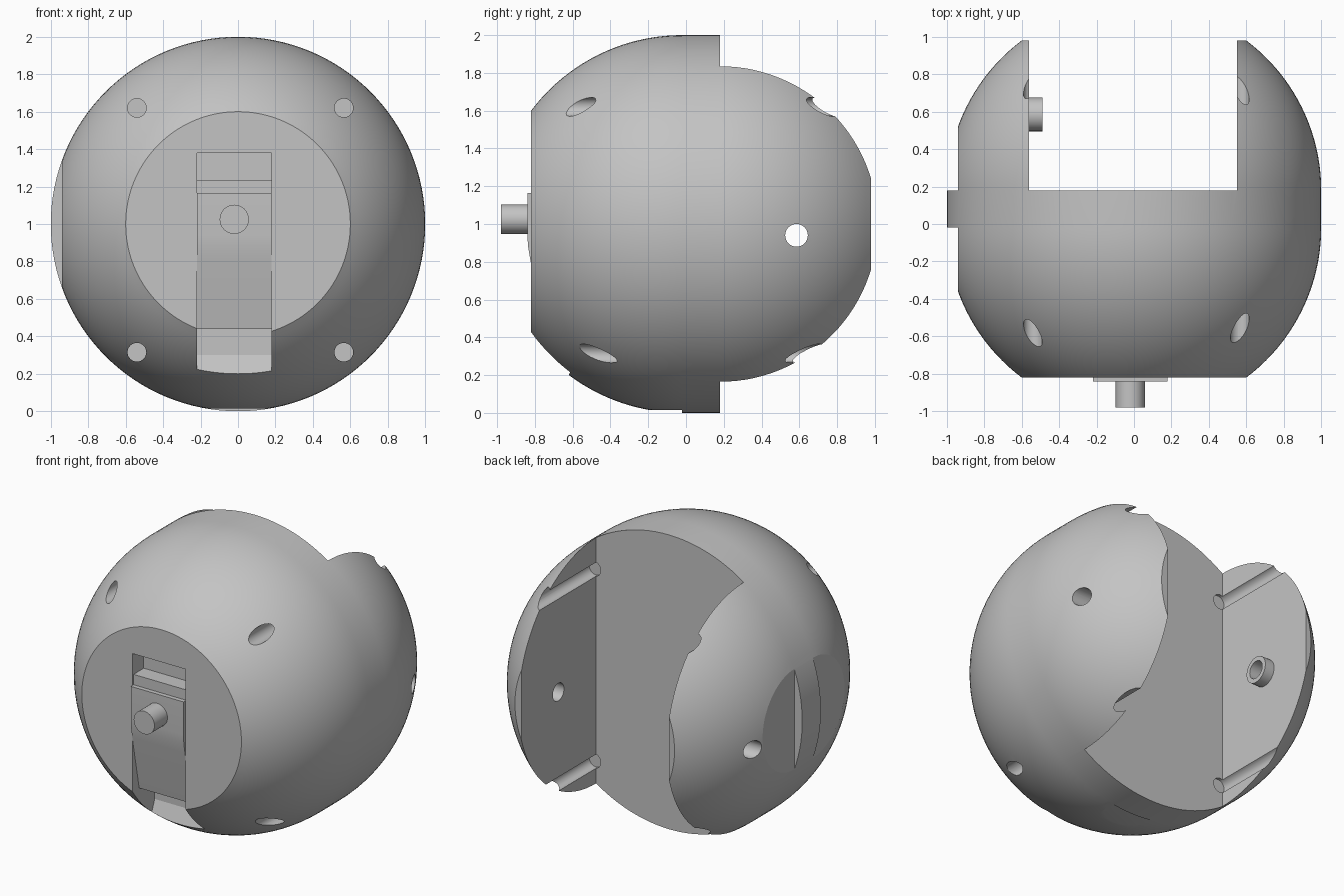
import bpy, bmesh, math
from mathutils import Vector

cube = bpy.data.objects.get("Cube")
if cube:
    bpy.data.objects.remove(cube, do_unlink=True)

grey = bpy.data.materials.new("plain_grey")
grey.use_nodes = True
colour = (0.55, 0.55, 0.55, 1)
grey.diffuse_color = colour
grey.node_tree.nodes["Principled BSDF"].inputs["Base Color"].default_value = colour


def finish(name, bm):
    bmesh.ops.recalc_face_normals(bm, faces=bm.faces)
    mesh = bpy.data.meshes.new(name)
    bm.to_mesh(mesh)
    bm.free()
    mesh.materials.append(grey)
    obj = bpy.data.objects.new(name, mesh)
    bpy.context.collection.objects.link(obj)
    return obj


def lathe(name, profile, axis, centre, segments=32, closed=False):
    """Turn (position, radius) pairs around the x or y axis."""
    bm = bmesh.new()
    rings = []
    for pos, rad in profile:
        ring = []
        for i in range(segments):
            a = 2 * math.pi * i / segments
            u, v = rad * math.cos(a), rad * math.sin(a)
            p = Vector((pos, u, v)) if axis == "x" else Vector((u, pos, v))
            ring.append(bm.verts.new(p + Vector(centre)))
        rings.append(ring)
    pairs = list(zip(rings, rings[1:]))
    if closed:
        pairs.append((rings[-1], rings[0]))
    else:
        bm.faces.new(rings[0])
        bm.faces.new(rings[-1])
    for a, b in pairs:
        for i in range(segments):
            j = (i + 1) % segments
            bm.faces.new((a[i], a[j], b[j], b[i]))
    return finish(name, bm)


def prism(name, outline, x0, x1):
    """Extrude a (y, z) outline from x0 to x1."""
    bm = bmesh.new()
    face = bm.faces.new([bm.verts.new((x0, y, z)) for y, z in outline])
    out = bmesh.ops.extrude_face_region(bm, geom=[face])
    moved = [g for g in out["geom"] if isinstance(g, bmesh.types.BMVert)]
    bmesh.ops.translate(bm, verts=moved, vec=(x1 - x0, 0, 0))
    return finish(name, bm)


def box(name, x, y, z):
    return prism(name, [(y[0], z[0]), (y[1], z[0]), (y[1], z[1]), (y[0], z[1])], *x)


def smooth(obj):
    bpy.ops.object.select_all(action="DESELECT")
    obj.select_set(True)
    bpy.context.view_layer.objects.active = obj
    bpy.ops.object.shade_smooth_by_angle(angle=math.radians(15))


# Body: two truncated hemispheres joined by a short cylindrical band
FRONT, BACK = -0.02, 0.18
steps = 20
start = math.asin(0.6)
arc = [start + (math.pi / 2 - start) * i / steps for i in range(steps + 1)]
profile = [(FRONT - math.cos(a), math.sin(a)) for a in arc]
profile += [(BACK + math.cos(a), math.sin(a)) for a in reversed(arc)]
body = lathe("body_shell", profile, "y", (0, 0, 1), 128)

# Channel between the rear prongs, side flats and the small underside flat
cutters = [
    box("channel_cutter", (-0.56, 0.55), (BACK, 2), (-1, 3)),
    box("front_flat_cutter", (-2, -0.94), (-2, FRONT), (-1, 3)),
    box("rear_flat_cutter", (-2, -0.94), (BACK, 2), (-1, 3)),
    box("underside_cutter", (-1, 1), (-2, FRONT), (-1, 0.015)),
]

# Front slot with a sloping floor at its open lower end
slot = [(-2, 1.38), (-0.70, 1.38), (-0.70, 1.1), (-0.58, 0.9),
        (-0.58, 0.3), (-0.62, 0.2), (-0.7, 0), (-2, 0)]
cutters.append(prism("slot_cutter", slot, -0.22, 0.18))

# Screw holes at the front, continuing as grooves in the prongs
for x in (-0.54, 0.565):
    for z in (0.315, 1.62):
        for y0, y1 in ((-2, -0.1), (0.16, 2)):
            cutters.append(lathe("screw_cutter", [(y0, 0.05), (y1, 0.05)], "y", (x, 0, z)))

# Axle hole through both prongs
AXLE = (0, 0.585, 0.94)
cutters.append(lathe("axle_cutter", [(-2, 0.06), (2, 0.06)], "x", AXLE))

bpy.context.view_layer.objects.active = body
for cutter in cutters:
    mod = body.modifiers.new("cut", "BOOLEAN")
    mod.operation = "DIFFERENCE"
    mod.solver = "EXACT"
    mod.object = cutter
    bpy.ops.object.modifier_apply(modifier=mod.name)
    bpy.data.objects.remove(cutter, do_unlink=True)

# Lever filling the slot, with a stepped top and a tapering lower half
lever_outline = [(-0.6, 1.235), (-0.81, 1.235), (-0.81, 1.165), (-0.84, 1.165),
                 (-0.84, 0.94), (-0.836, 0.88), (-0.824, 0.81),
                 (-0.75, 0.44), (-0.56, 0.44)]
lever = prism("lever", lever_outline, -0.218, 0.178)

# Button on the lever and the hollow bushing inside the right prong
button = lathe("lever_button", [(-0.98, 0.078), (-0.8, 0.078)], "y", (-0.02, 0, 1.025))
bushing = lathe("axle_bushing", [(-0.57, 0.06), (-0.57, 0.09), (-0.49, 0.09), (-0.49, 0.06)],
                "x", AXLE, closed=True)

for part in (body, lever, button, bushing):
    smooth(part)
